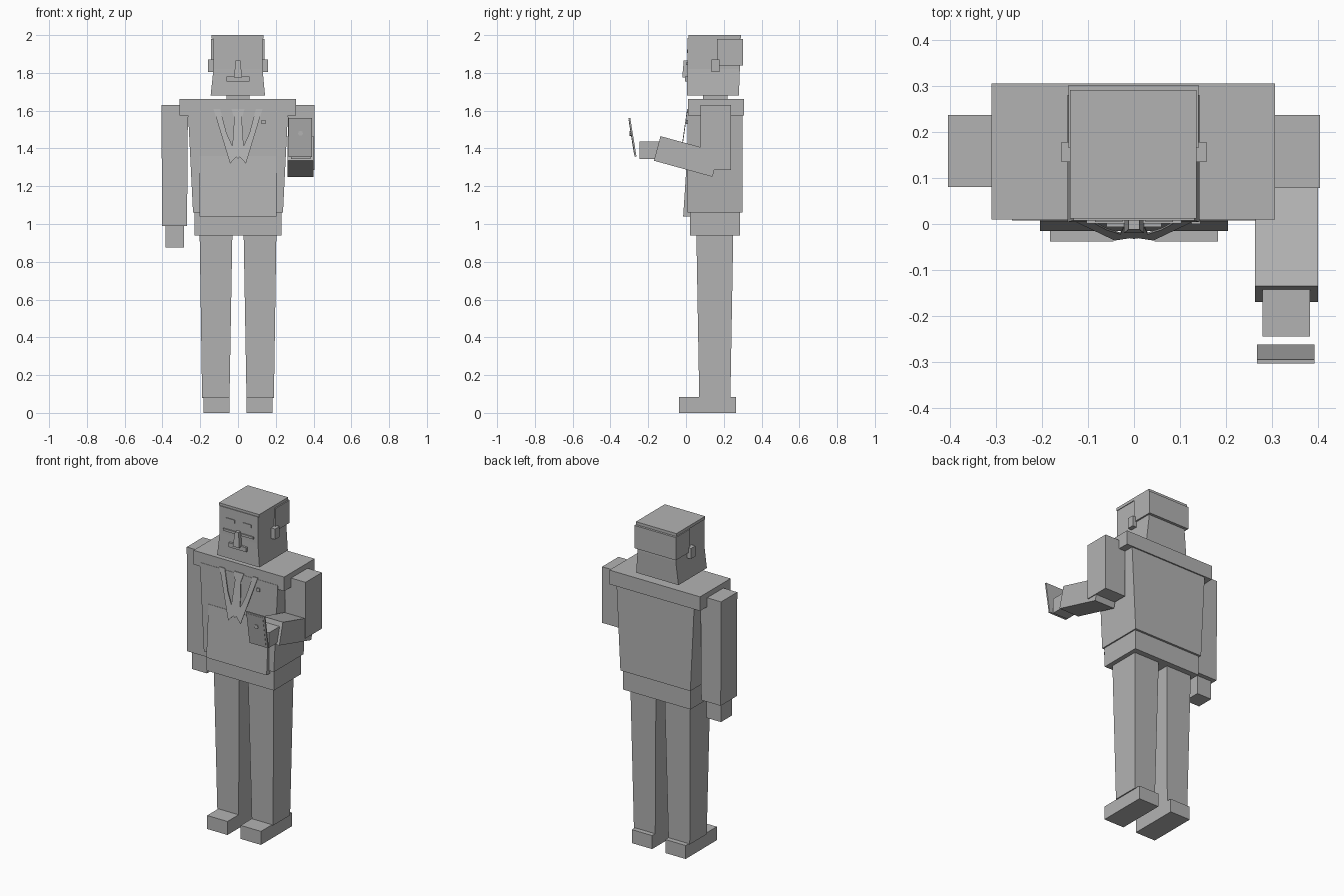
import bpy, bmesh, math

grey = bpy.data.materials.new("plain_grey")
grey.diffuse_color = (0.45, 0.45, 0.45, 1)


def finish(name, bm):
    bmesh.ops.recalc_face_normals(bm, faces=bm.faces)
    mesh = bpy.data.meshes.new(name)
    bm.to_mesh(mesh)
    bm.free()
    mesh.materials.append(grey)
    obj = bpy.data.objects.new(name, mesh)
    bpy.context.collection.objects.link(obj)
    return obj


def loft(name, z0, z1, bottom, top):
    """Tapered block between two rectangles (x0, x1, y0, y1)."""
    bm = bmesh.new()
    rings = []
    for z, (x0, x1, y0, y1) in ((z0, bottom), (z1, top)):
        rings.append([bm.verts.new((x, y, z)) for x, y in ((x0, y0), (x1, y0), (x1, y1), (x0, y1))])
    a, b = rings
    bm.faces.new(a)
    bm.faces.new(b)
    for i in range(4):
        j = (i + 1) % 4
        bm.faces.new((a[i], a[j], b[j], b[i]))
    return finish(name, bm)


def box(name, x0, x1, y0, y1, z0, z1):
    return loft(name, z0, z1, (x0, x1, y0, y1), (x0, x1, y0, y1))


def prism(name, pts, offset):
    """Polygon of 3D points extruded by an offset."""
    bm = bmesh.new()
    face = bm.faces.new([bm.verts.new(p) for p in pts])
    ext = bmesh.ops.extrude_face_region(bm, geom=[face], use_keep_orig=True)
    bmesh.ops.translate(bm, vec=offset, verts=[v for v in ext["geom"] if isinstance(v, bmesh.types.BMVert)])
    return finish(name, bm)


def side_prism(name, x0, x1, yz):
    return prism(name, [(x0, y, z) for y, z in yz], (x1 - x0, 0, 0))


# Legs and shoes
for side, s in (("left", -1), ("right", 1)):
    def span(a, b):
        return sorted((s * a, s * b))
    loft(side + "_leg", 0.08, 0.94, (*span(0.045, 0.19), 0.07, 0.235), (*span(0.03, 0.203), 0.055, 0.25))
    box(side + "_shoe", *span(0.045, 0.183), -0.038, 0.265, 0, 0.083)
    # Ears
    box(side + "_ear", *span(0.13, 0.158), 0.135, 0.178, 1.805, 1.87)
    # Eyes and brows
    box(side + "_brow", *span(0.025, 0.085), 0.004, 0.012, 1.905, 1.925)
    box(side + "_eye", *span(0.02, 0.103), 0.001, 0.012, 1.842, 1.856)

# Torso
box("hips", -0.23, 0.23, 0.02, 0.285, 0.94, 1.06)
loft("jacket", 1.06, 1.6, (-0.238, 0.238, 0.008, 0.298), (-0.265, 0.265, 0.008, 0.298))
box("shoulder_yoke", -0.31, 0.307, 0.01, 0.306, 1.575, 1.662)
side_prism("jacket_front", -0.205, 0.205, ((0.006, 1.36), (-0.015, 1.04), (0.025, 1.04), (0.03, 1.36)))
box("neck", -0.06, 0.06, 0.09, 0.22, 1.64, 1.7)


# Lapels and tie lie on one plane that leans forward towards the bottom
def slanted(name, xz):
    prism(name, [(x, 0.006 - 0.145 * (1.61 - z), z) for x, z in xz], (0, 0.004, 0))


for side, s in (("left", -1), ("right", 1)):
    slanted(side + "_lapel", [(s * x, z) for x, z in
                              ((0.13, 1.61), (0.095, 1.61), (0.06, 1.48), (0.005, 1.36), (0.042, 1.32))])
slanted("tie", ((-0.035, 1.61), (0.035, 1.61), (0.02, 1.56), (0.032, 1.38), (0, 1.345), (-0.032, 1.38), (-0.02, 1.56)))
box("pocket_pin", 0.125, 0.145, 0.0, 0.012, 1.53, 1.55)

# Hanging arm
loft("left_arm", 0.99, 1.63, (-0.402, -0.27, 0.08, 0.237), (-0.405, -0.265, 0.08, 0.237))
box("left_hand", -0.385, -0.285, 0.105, 0.21, 0.875, 0.995)

# Bent arm
box("right_upper_arm", 0.265, 0.405, 0.078, 0.237, 1.285, 1.63)
side_prism("right_forearm", 0.263, 0.4, ((-0.135, 1.465), (-0.17, 1.335), (0.14, 1.25), (0.175, 1.38)))
box("right_hand", 0.28, 0.383, -0.245, -0.13, 1.345, 1.437)

# Phone with an inset-looking plate and a round lens
side_prism("phone", 0.268, 0.393, ((-0.304, 1.56), (-0.295, 1.56), (-0.262, 1.357), (-0.271, 1.355)))
side_prism("phone_plate", 0.28, 0.382, ((-0.304, 1.55), (-0.3, 1.55), (-0.271, 1.367), (-0.275, 1.367)))
prism("phone_lens", [(0.331 + 0.013 * math.cos(i * math.pi / 4), -0.298, 1.48 + 0.013 * math.sin(i * math.pi / 4))
                     for i in range(8)], (0, 0.012, 0))

# Head: wider jaw, upper skull, cap and back hair
loft("jaw", 1.68, 1.82, (-0.145, 0.143, 0.004, 0.28), (-0.13, 0.13, 0.008, 0.285))
loft("skull", 1.82, 1.985, (-0.13, 0.13, 0.008, 0.285), (-0.132, 0.132, 0.008, 0.285))
box("hair_top", -0.139, 0.136, 0.012, 0.292, 1.982, 2.0)
box("hair_back", -0.142, 0.14, 0.165, 0.302, 1.84, 1.98)

# Nose and moustache
loft("nose", 1.775, 1.865, (-0.022, 0.022, -0.02, 0.012), (-0.012, 0.012, -0.012, 0.012))
box("moustache", -0.06, 0.06, -0.006, 0.012, 1.755, 1.782)
